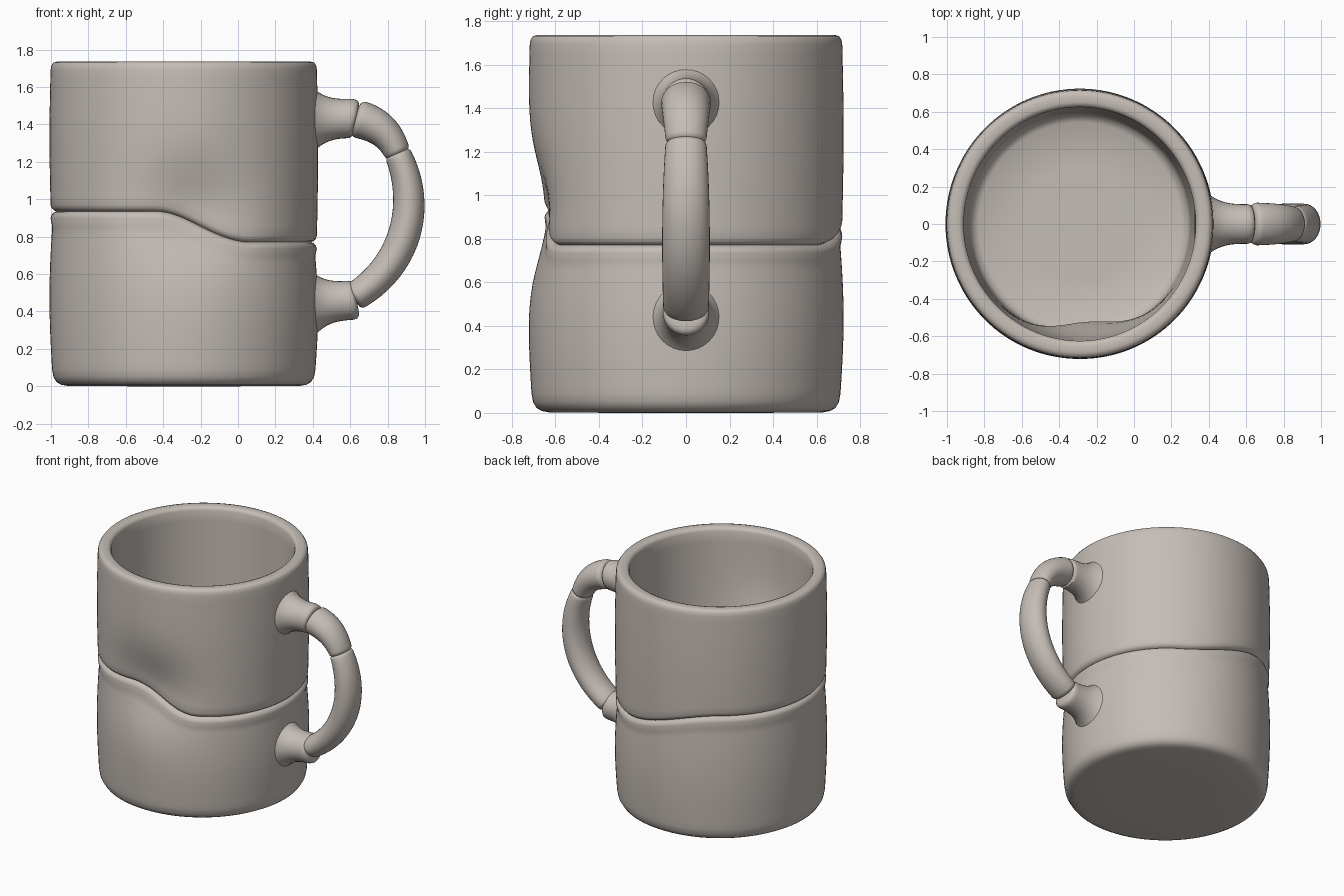
import bpy, bmesh
from math import sin, cos, pi, radians, exp, sqrt
from mathutils import Vector

if "Cube" in bpy.data.objects:
    bpy.data.objects.remove(bpy.data.objects["Cube"], do_unlink=True)

clay = bpy.data.materials.new("warm_grey_clay")
clay.use_nodes = True
clay.diffuse_color = (0.56, 0.51, 0.47, 1)
clay.node_tree.nodes["Principled BSDF"].inputs["Base Color"].default_value = (0.56, 0.51, 0.47, 1)

CX = -0.29      # axis of the cup
TOP = 1.735


def skin(name, rings, angle=50):
    """Join closed rings of points into a capped, smooth solid."""
    bm = bmesh.new()
    loops = [[bm.verts.new(p) for p in ring] for ring in rings]
    n = len(loops[0])
    for a, b in zip(loops, loops[1:]):
        for i in range(n):
            j = (i + 1) % n
            bm.faces.new((a[i], a[j], b[j], b[i]))
    bm.faces.new(loops[0][::-1])
    bm.faces.new(loops[-1])
    bmesh.ops.recalc_face_normals(bm, faces=bm.faces)
    mesh = bpy.data.meshes.new(name)
    bm.to_mesh(mesh)
    bm.free()
    mesh.materials.append(clay)
    ob = bpy.data.objects.new(name, mesh)
    bpy.context.collection.objects.link(ob)
    bpy.ops.object.select_all(action='DESELECT')
    ob.select_set(True)
    bpy.context.view_layer.objects.active = ob
    bpy.ops.object.shade_smooth_by_angle(angle=radians(angle))
    return ob


def ease(a, b, x):
    t = min(1, max(0, (x - a) / (b - a)))
    return t * t * (3 - 2 * t)


def seam_height(deg):
    """Low on the handle side, high on the far side."""
    return 0.77 + 0.165 * (ease(58, 125, deg) - ease(256, 302, deg))


def dent(deg, z):
    """Thumb-like hollow pressed into the front."""
    u = (deg - 274) / 17
    v = (z - 0.93) / 0.19
    return 0.085 * exp(-(u * u + v * v) / 2)


# Cup: one wall skinned from the base, over the seam and rim, down to the inner floor
SEGMENTS = 128
lower = [(0.3, 0.0), (0.62, 0.002), (0.655, 0.008), (0.68, 0.022), (0.697, 0.05), (0.704, 0.09)]
groove = [(-0.035, 0), (-0.018, 0.006), (-0.007, 0.016), (0, 0.032),
          (0.007, 0.016), (0.018, 0.006), (0.035, 0)]
rim = [(0.712, 1.69), (0.708, 1.715), (0.698, 1.73), (0.68, TOP), (0.645, TOP),
       (0.628, 1.728), (0.62, 1.71)]
inner_floor = [(0.59, 0.18), (0.575, 0.135), (0.54, 0.115), (0.3, 0.11)]


def wall_column(deg):
    """(radius, height) pairs up the outside and down the inside at one angle."""
    s = seam_height(deg)
    col = list(lower)
    for i in range(1, 17):
        t = i / 17
        col.append((0.704 + 0.016 * sin(pi * t) - 0.004 * t, 0.09 + (s - 0.125) * t))
    col += [(0.712 - d, s + dz) for dz, d in groove]
    for i in range(1, 17):
        t = i / 17
        col.append((0.712 + 0.006 * sin(pi * t), s + 0.035 + (1.655 - s) * t))
    col += rim
    for i in range(1, 20):
        t = i / 20
        col.append((0.62 - 0.03 * t, 1.71 - 1.53 * t))
    return col + inner_floor


columns = []
for k in range(SEGMENTS):
    deg = 360 * k / SEGMENTS
    a = radians(deg)
    pts = []
    for r, z in wall_column(deg):
        r -= dent(deg, z) * ease(0.5, 0.6, r)
        pts.append(Vector((CX + r * cos(a), r * 1.008 * sin(a), z)))
    columns.append(pts)
skin("cup_body", list(zip(*columns)))


def tube(name, stations, sides=32):
    """Elliptical tube in the xz plane; stations are (x, z, in-plane radius, y radius)."""
    rings = []
    for i, (x, z, r, ry) in enumerate(stations):
        p, q = stations[max(0, i - 1)], stations[min(len(stations) - 1, i + 1)]
        t = Vector((q[0] - p[0], 0, q[1] - p[1])).normalized()
        side = Vector((-t.z, 0, t.x))
        ring = []
        for k in range(sides):
            a = 2 * pi * k / sides
            ring.append(Vector((x, 0, z)) + side * r * cos(a) + Vector((0, ry * sin(a), 0)))
        rings.append(ring)
    return skin(name, rings, 60)


def bent_tube(name, ctrl, steps=20):
    """Tube along a cubic curve through four control stations, with rounded ends."""
    out = []
    for i in range(steps + 1):
        t = i / steps
        w = ((1 - t) ** 3, 3 * t * (1 - t) ** 2, 3 * t * t * (1 - t), t ** 3)
        out.append([sum(w[j] * ctrl[j][c] for j in range(4)) for c in range(4)])

    def cap(end, nxt, size=0.03):
        d = Vector((end[0] - nxt[0], end[1] - nxt[1])).normalized()
        rows = []
        for f in (0.4, 0.75, 0.95, 1):
            k = 1 - 0.4 * (1 - sqrt(1 - f * f))
            rows.append([end[0] + d.x * size * f, end[1] + d.y * size * f, end[2] * k, end[3] * k])
        return rows
    return tube(name, cap(out[0], out[1])[::-1] + out + cap(out[-1], out[-2]))


def stub(name, z0, z1, tilt):
    """Flared root growing out of the cup wall, rounded at its free end."""
    rows = []
    for i in range(15):
        t = i / 14
        flare = (1 - t) ** 3
        rows.append((0.33 + 0.275 * t, z0 + (z1 - z0) * t,
                     0.105 + 0.165 * flare, 0.106 + 0.13 * flare))
    for dx, k in ((0.012, 0.97), (0.022, 0.88), (0.028, 0.7)):
        rows.append((0.605 + dx, z1 + tilt * dx, 0.105 * k, 0.106 * k))
    return tube(name, rows)


# Handle: two flared roots joined by a short bend and a long curved grip
stub("upper_handle_root", 1.425, 1.432, -0.2)
stub("lower_handle_root", 0.44, 0.46, 0.2)
bent_tube("upper_handle_bend", [(0.655, 1.425, 0.1, 0.114), (0.74, 1.40, 0.098, 0.112),
                                (0.80, 1.36, 0.085, 0.105), (0.845, 1.265, 0.072, 0.095)])
bent_tube("handle_grip", [(0.862, 1.225, 0.072, 0.095), (0.98, 0.95, 0.092, 0.115),
                          (0.89, 0.65, 0.088, 0.11), (0.64, 0.49, 0.078, 0.105)])
